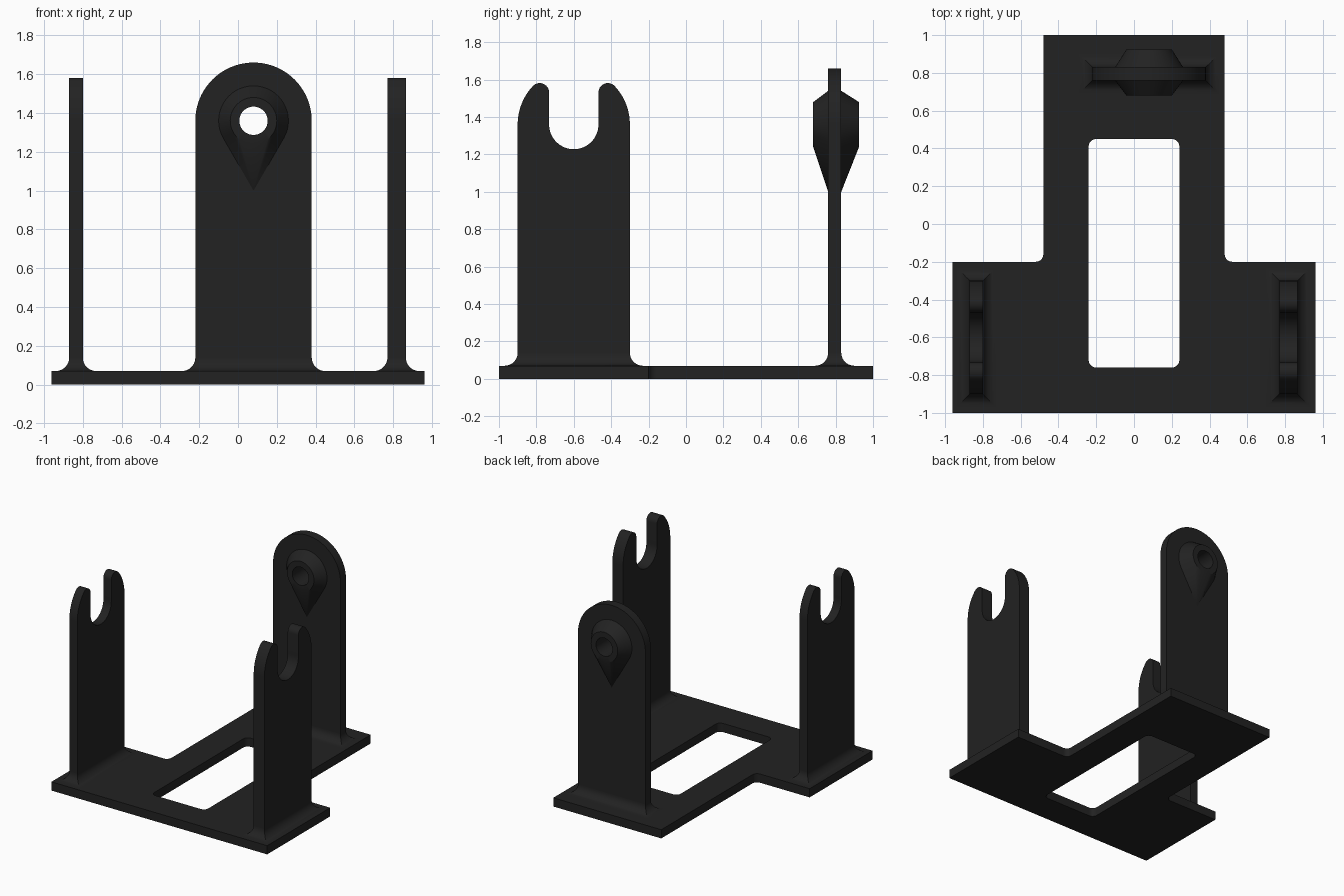
import bpy, bmesh, math
from mathutils import Vector

if "Cube" in bpy.data.objects:
    bpy.data.objects.remove(bpy.data.objects["Cube"])

black = bpy.data.materials.new("matte_black")
black.diffuse_color = (0.016, 0.016, 0.016, 1)
black.use_nodes = True
black.node_tree.nodes["Principled BSDF"].inputs["Base Color"].default_value = black.diffuse_color

BASE_TOP = 0.07
PIVOT_Z = 1.36
HOLE_R = 0.073


def arc(cx, cy, r, a0, a1, n=16):
    return [(cx + r * math.cos(math.radians(a0 + (a1 - a0) * i / n)),
             cy + r * math.sin(math.radians(a0 + (a1 - a0) * i / n))) for i in range(n + 1)]


def finish(obj):
    bm = bmesh.new()
    bm.from_mesh(obj.data)
    bmesh.ops.remove_doubles(bm, verts=bm.verts, dist=0.0002)
    bmesh.ops.recalc_face_normals(bm, faces=bm.faces)
    bm.to_mesh(obj.data)
    bm.free()
    obj.data.materials.clear()
    obj.data.materials.append(black)
    bpy.ops.object.select_all(action='DESELECT')
    obj.select_set(True)
    bpy.context.view_layer.objects.active = obj
    bpy.ops.object.shade_smooth_by_angle(angle=math.radians(25))


def plate(name, outlines, thickness, location, rotation=(0, 0, 0)):
    """Flat outline (later loops are holes) extruded to a plate."""
    cu = bpy.data.curves.new(name, 'CURVE')
    cu.dimensions = '2D'
    cu.fill_mode = 'BOTH'
    cu.extrude = thickness / 2
    for pts in outlines:
        s = cu.splines.new('POLY')
        s.points.add(len(pts) - 1)
        for p, (x, y) in zip(s.points, pts):
            p.co = (x, y, 0, 1)
        s.use_cyclic_u = True
    obj = bpy.data.objects.new(name, cu)
    bpy.context.collection.objects.link(obj)
    obj.location = location
    obj.rotation_euler = [math.radians(a) for a in rotation]
    bpy.ops.object.select_all(action='DESELECT')
    obj.select_set(True)
    bpy.context.view_layer.objects.active = obj
    bpy.ops.object.convert(target='MESH')
    finish(bpy.context.view_layer.objects.active)


def mesh_object(name, bm):
    me = bpy.data.meshes.new(name)
    bm.to_mesh(me)
    bm.free()
    obj = bpy.data.objects.new(name, me)
    bpy.context.collection.objects.link(obj)
    finish(obj)


def foot_fillet(name, x0, x1, y0, y1, r=0.07, n=10):
    """Concave flare with mitred corners around the foot of an upright."""
    bm = bmesh.new()
    rings = []
    for i in range(n + 1):
        a = math.pi / 2 * i / n
        o, z = r * (1 - math.sin(a)), BASE_TOP + r * (1 - math.cos(a))
        rings.append([bm.verts.new(p) for p in ((x0 - o, y0 - o, z), (x1 + o, y0 - o, z),
                                                (x1 + o, y1 + o, z), (x0 - o, y1 + o, z))])
    for a, b in zip(rings, rings[1:]):
        for k in range(4):
            m = (k + 1) % 4
            bm.faces.new((a[k], a[m], b[m], b[k]))
    mesh_object(name, bm)


def boss(name, cx, y_base, y_face):
    """Teardrop base tapering to a round face, with the axle hole through it."""
    n = 48
    circle = arc(0, 0, 1, 0, 360, n)[:-1]
    bm = bmesh.new()
    pts = [(cx + 0.12 * x, y_face, PIVOT_Z + 0.12 * z) for x, z in circle]
    pts += [(cx + x, y_base, PIVOT_Z + z) for x, z in arc(0, 0, 0.18, -30, 210, 32)]
    pts.append((cx, y_base, PIVOT_Z - 0.36))
    bmesh.ops.convex_hull(bm, input=[bm.verts.new(p) for p in pts])
    flat = [f for f in bm.faces
            if max(v.co.y for v in f.verts) - min(v.co.y for v in f.verts) < 1e-5]
    bmesh.ops.delete(bm, geom=flat, context='FACES')
    rows = [[bm.verts.new((cx + r * x, y, PIVOT_Z + r * z)) for x, z in circle]
            for r, y in ((0.12, y_face), (HOLE_R, y_face), (HOLE_R, y_base))]
    for a, b in zip(rows, rows[1:]):
        for k in range(n):
            m = (k + 1) % n
            bm.faces.new((a[k], a[m], b[m], b[k]))
    mesh_object(name, bm)


# T-shaped base with a rounded rectangular window
half = [(0.96, -1), (0.96, -0.2)] + arc(0.52, -0.16, 0.04, 270, 180, 8) + [(0.48, 1)]
outline = half + [(-x, y) for x, y in reversed(half)]
window = (arc(0.2, 0.41, 0.04, 0, 90, 8) + arc(-0.2, 0.41, 0.04, 90, 180, 8)
          + arc(-0.2, -0.72, 0.04, 180, 270, 8) + arc(0.2, -0.72, 0.04, 270, 360, 8))
plate("base", [outline, window], BASE_TOP, (0, 0, BASE_TOP / 2))

# Two slotted side uprights
prong = ([(0.3, BASE_TOP - PIVOT_Z)] + arc(0, 0, 0.3, 0, 43.3, 16)
         + arc(0.182, 0.1715, 0.05, 43.3, 180, 14)[1:]
         + arc(0, 0, 0.132, 0, -90, 16))
fork = prong + [(-x, y) for x, y in reversed(prong[:-1])]
for side, x0, x1 in (("left", -0.87, -0.80), ("right", 0.77, 0.865)):
    plate(side + "_fork", [fork], x1 - x0, ((x0 + x1) / 2, -0.6, PIVOT_Z), (90, 0, 90))
    foot_fillet(side + "_fork_fillet", x0, x1, -0.9, -0.3)

# Round-topped rear upright with the axle hole
rear = [(-0.3, BASE_TOP - PIVOT_Z), (0.3, BASE_TOP - PIVOT_Z)] + arc(0, 0, 0.3, 0, 180, 40)
plate("rear_upright", [rear, arc(0, 0, HOLE_R, 0, 360, 48)[:-1]], 0.07,
      (0.08, 0.795, PIVOT_Z), (90, 0, 0))
foot_fillet("rear_upright_fillet", -0.22, 0.38, 0.76, 0.83)

# Bosses on both faces of the rear upright
boss("front_boss", 0.08, 0.76, 0.68)
boss("back_boss", 0.08, 0.83, 0.925)
